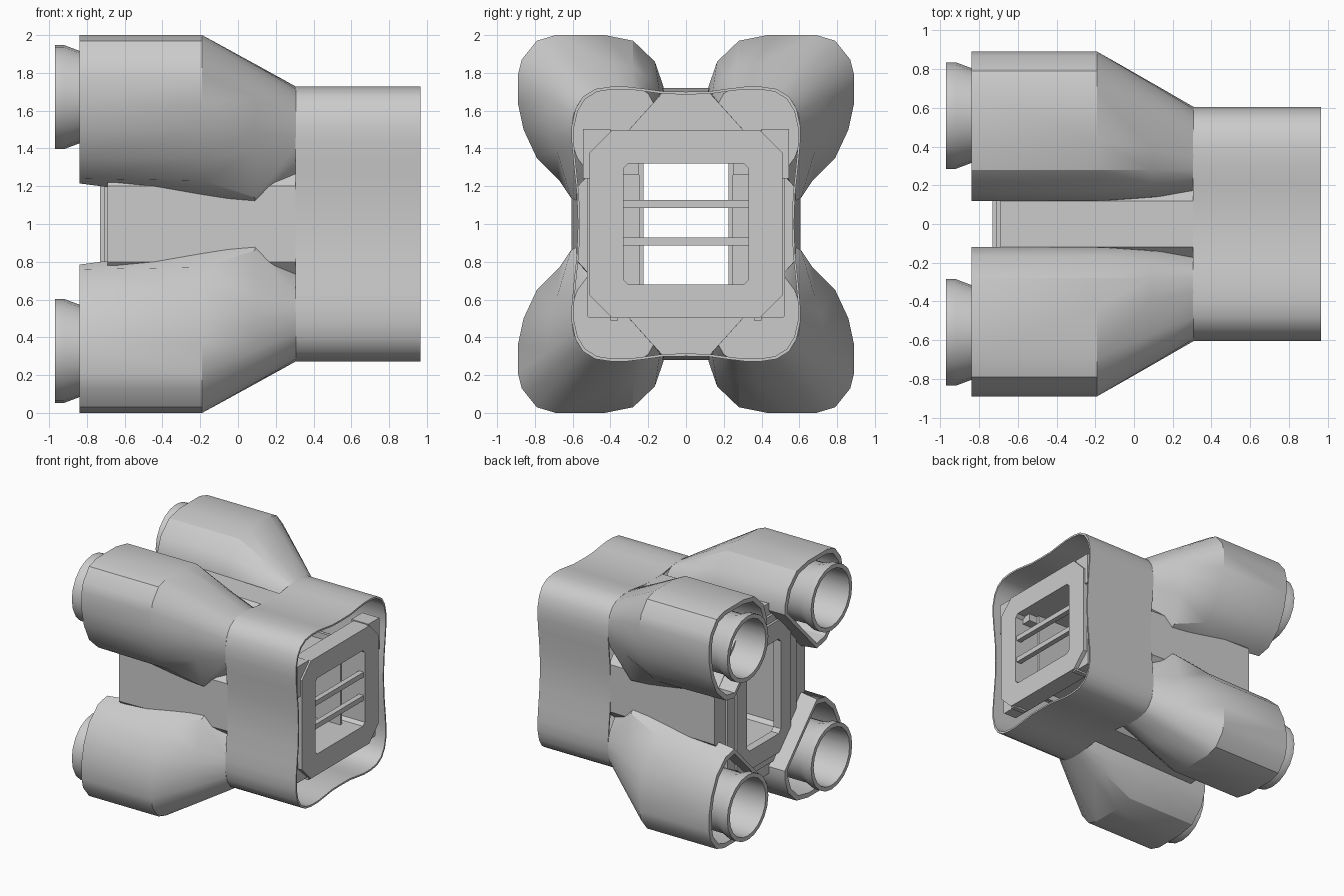
import bpy, bmesh, math

if "Cube" in bpy.data.objects:
    bpy.data.objects.remove(bpy.data.objects["Cube"])

ZC = 1.0  # height of the central axis


def loft(name, sections, closed=False, cap0=False, cap1=False, sy=1, sz=1):
    """Skin equal-length (y, z) sections placed along x; z is relative to the axis."""
    bm = bmesh.new()
    rings = [[bm.verts.new((x, sy * y, ZC + sz * z)) for y, z in pts] for x, pts in sections]
    pairs = list(zip(rings, rings[1:]))
    if closed:
        pairs.append((rings[-1], rings[0]))
    n = len(rings[0])
    for a, b in pairs:
        for i in range(n):
            j = (i + 1) % n
            bm.faces.new((a[i], a[j], b[j], b[i]))
    if cap0:
        bm.faces.new(rings[0])
    if cap1:
        bm.faces.new(rings[-1])
    bmesh.ops.recalc_face_normals(bm, faces=bm.faces)
    me = bpy.data.meshes.new(name)
    bm.to_mesh(me)
    bm.free()
    ob = bpy.data.objects.new(name, me)
    bpy.context.collection.objects.link(ob)
    return ob


def octagon(w, h, cw, ch=None):
    """Rectangle of half sizes w, h with corners cut by cw, ch."""
    ch = cw if ch is None else ch
    return [(w, -h + ch), (w, h - ch), (w - cw, h), (-w + cw, h),
            (-w, h - ch), (-w, -h + ch), (-w + cw, -h), (w - cw, -h)]


def frame(name, x0, x1, outer, inner):
    return loft(name, [(x0, outer), (x1, outer), (x1, inner), (x0, inner)], closed=True)


def scaled(pts, k, c=(0, 0)):
    return [(c[0] + (y - c[0]) * k, c[1] + (z - c[1]) * k) for y, z in pts]


def lerp(a, b, t):
    return [(p[0] + (q[0] - p[0]) * t, p[1] + (q[1] - p[1]) * t) for p, q in zip(a, b)]


def box(name, x0, x1, y0, y1, z0, z1):
    return loft(name, [(x, [(y0, z0), (y1, z0), (y1, z1), (y0, z1)]) for x in (x0, x1)],
                cap0=True, cap1=True)


# Front shell: wavy rounded square, open to +x
quarter = [(0, .70), (.12, .702), (.22, .716), (.31, .727), (.40, .727), (.48, .715), (.545, .675),
           (.585, .61), (.605, .52), (.605, .43), (.595, .32), (.578, .16), (.572, 0)]
outline = (quarter + [(y, -z) for y, z in quarter[-2::-1]]
           + [(-y, -z) for y, z in quarter[1:]] + [(-y, z) for y, z in quarter[-2:0:-1]])
inner = scaled(outline, .98)
loft("front_shell", [(.305, outline), (.965, outline), (.965, inner), (.305, inner)], closed=True)

# Rear core with a through passage, widening slightly to the rear
back = octagon(.605, .72, .485, .52)
front = octagon(.572, .70, .452, .50)
bore = octagon(.34, .42, .03)
loft("rear_core", [(-.69, back), (.32, front), (.32, bore), (-.69, bore)], closed=True)
frame("rear_frame", -.73, -.66, octagon(.36, .56, .06), octagon(.225, .40, .03))
frame("rear_frame_lip", -.71, -.66, octagon(.46, .62, .14), octagon(.30, .50, .05))

# Front grille: plate, backing frame, passage, bars
window = octagon(.33, .32, .025)
frame("front_plate", .90, .955, octagon(.51, .4975, .12), window)
frame("plate_backing", .80, .92, octagon(.525, .495, .01), window)
frame("passage", .30, .92, octagon(.37, .36, .03), window)
for z in (.105, -.092):
    box("window_bar", .90, .945, -.34, .34, z - .021, z + .021)
for s in (-1, 1):
    box("corner_block", .78, .94, s * .40, s * .545, .24, .502)
    box("side_rail", -.3, .80, s * .225, s * .25, -.41, .41)
    box("upper_clip", .60, .88, s * .25, s * .335, .26, .33)
    box("plate_foot", .82, .94, s * .36, s * .40, -.51, -.49)

# Pod cross-sections for the upper +y corner
pod_back = [(.12, .66), (.55, .215), (.67, .24), (.79, .35), (.86, .50), (.89, .64), (.89, .79),
            (.87, .87), (.79, .97), (.69, 1.0), (.43, 1.0), (.28, .97), (.165, .86), (.12, .73)]
pod_mid = [pod_back[0], (.56, .13), (.67, .23)] + pod_back[3:]
pod_end = [(.15, .60), (.50, .25), (.575, .35), (.597, .41), (.605, .46), (.605, .52), (.595, .58),
           (.58, .62), (.545, .675), (.48, .715), (.35, .727), (.28, .722), (.24, .717), (.20, .69)]
pod_neck = lerp(pod_mid, pod_end, .56)
pod_neck[1:3] = [(.54, .10), (.61, .14)]
pod_neck[0], pod_neck[-1] = (.13, .63), (.14, .70)
mouth = scaled(pod_back, .90, (.53, .64))


def circle(r, n=20):
    return [(.56 + r * math.cos(2 * math.pi * i / n), .672 + r * math.sin(2 * math.pi * i / n))
            for i in range(n)]


# Four pods and their nozzles
for sy in (1, -1):
    for sz in (1, -1):
        loft("corner_pod", [(-.40, mouth), (-.84, mouth), (-.84, pod_back), (-.19, pod_mid),
                            (.09, pod_neck), (.307, pod_end)], cap0=True, cap1=True, sy=sy, sz=sz)
        loft("nozzle", [(-.45, circle(.22)), (-.97, circle(.24)), (-.97, circle(.275)),
                        (-.92, circle(.275)), (-.84, circle(.245)), (-.38, circle(.245))],
             cap0=True, cap1=True, sy=sy, sz=sz)

# Smooth the rounded skins, keep hard edges
for ob in bpy.context.collection.objects:
    ob.select_set(True)
    bpy.context.view_layer.objects.active = ob
bpy.ops.object.shade_smooth_by_angle(angle=math.radians(28))
